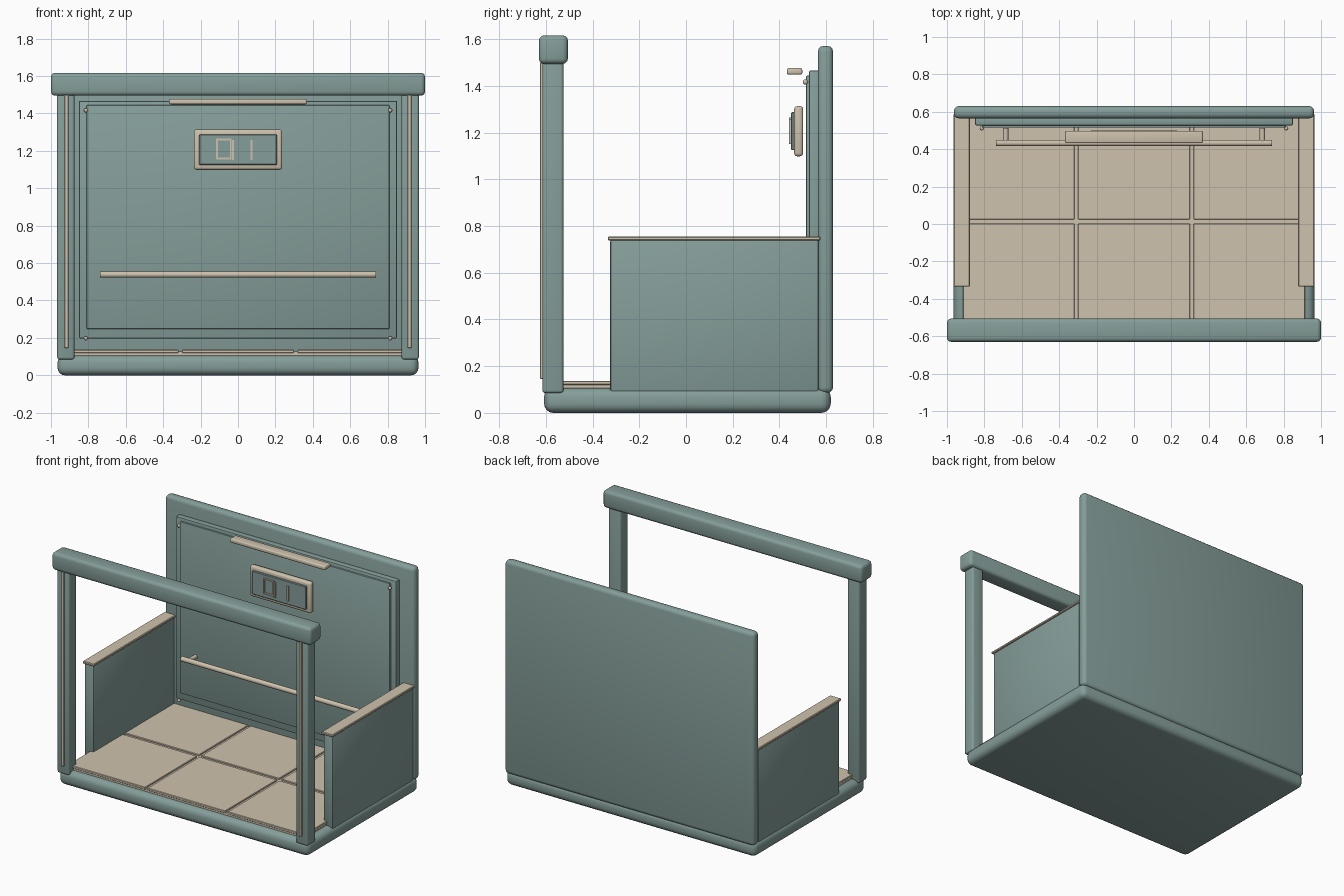
import bpy, bmesh, math
from mathutils import Matrix

if "Cube" in bpy.data.objects:
    bpy.data.objects.remove(bpy.data.objects["Cube"])


def material(name, rgb):
    m = bpy.data.materials.new(name)
    m.diffuse_color = (*rgb, 1)
    m.use_nodes = True
    m.node_tree.nodes["Principled BSDF"].inputs["Base Color"].default_value = m.diffuse_color
    return m


GREEN = material("sage green", (0.235, 0.342, 0.322))
TAN = material("warm tan", (0.62, 0.54, 0.42))


def finish(bm, name, mat):
    me = bpy.data.meshes.new(name)
    bm.to_mesh(me)
    bm.free()
    me.materials.append(mat)
    ob = bpy.data.objects.new(name, me)
    bpy.context.collection.objects.link(ob)
    bpy.context.view_layer.objects.active = ob
    for o in bpy.context.selected_objects:
        o.select_set(False)
    ob.select_set(True)
    bpy.ops.object.shade_smooth_by_angle(angle=math.radians(35))
    return ob


def box(name, x, y, z, mat, bevel=0.0, seg=3):
    """Box from (min, max) ranges with rounded edges."""
    bm = bmesh.new()
    bmesh.ops.create_cube(bm, size=1)
    for v in bm.verts:
        for i, r in enumerate((x, y, z)):
            v.co[i] = r[0] if v.co[i] < 0 else r[1]
    if bevel:
        bmesh.ops.bevel(bm, geom=bm.edges[:], offset=bevel, segments=seg,
                        profile=0.5, affect='EDGES')
    return finish(bm, name, mat)


def rod(name, centre, radius, length, axis, mat):
    bm = bmesh.new()
    rot = Matrix.Rotation(math.pi / 2, 4, 'Y' if axis == 'X' else 'X')
    bmesh.ops.create_cone(bm, cap_ends=True, segments=20, radius1=radius,
                          radius2=radius, depth=length,
                          matrix=Matrix.Translation(centre) @ rot)
    return finish(bm, name, mat)


def span(s, a, b):
    """Mirror an x range to side s."""
    return (a, b) if s > 0 else (-b, -a)


# Base, floor slab and tiles
box("base", (-0.965, 0.965), (-0.608, 0.62), (0, 0.107), GREEN, 0.04, 4)
box("floor_slab", (-0.91, 0.91), (-0.565, 0.575), (0.09, 0.128), TAN)
for i, xr in enumerate(((-0.914, -0.318), (-0.3, 0.3), (0.318, 0.914))):
    for j, yr in enumerate(((-0.57, 0.002), (0.025, 0.57))):
        box(f"floor_tile_{i}_{j}", xr, yr, (0.12, 0.137), TAN, 0.003, 1)

# Back wall with stepped panels
box("back_wall", (-0.963, 0.963), (0.565, 0.63), (0.085, 1.572), GREEN, 0.025)
box("outer_panel", (-0.85, 0.85), (0.527, 0.575), (0.197, 1.467), GREEN, 0.007, 2)
box("inner_panel", (-0.81, 0.81), (0.515, 0.54), (0.248, 1.445), GREEN, 0.005, 2)

# Sides: low walls, caps, front posts and trim
for s, n in ((-1, "left"), (1, "right")):
    box(n + "_wall", span(s, 0.888, 0.957), (-0.325, 0.568), (0.09, 0.742), GREEN, 0.01, 2)
    box(n + "_wall_cap", span(s, 0.878, 0.965), (-0.335, 0.575), (0.738, 0.755), TAN, 0.004, 1)
    box(n + "_post", span(s, 0.875, 0.967), (-0.615, -0.525), (0.085, 1.51), GREEN, 0.012)
    box(n + "_post_trim", span(s, 0.907, 0.927), (-0.626, -0.605), (0.145, 1.5), TAN, 0.003, 1)
    # Panel rivets
    for z in (0.198, 1.417):
        bm = bmesh.new()
        bmesh.ops.create_uvsphere(bm, u_segments=16, v_segments=10, radius=0.011,
                                  matrix=Matrix.Translation((s * 0.814, 0.511, z)))
        finish(bm, f"{n}_rivet_{'top' if z > 1 else 'bottom'}", TAN)
    # Rail bracket
    rod(n + "_rail_bracket", (s * 0.686, 0.475, 0.538), 0.014, 0.075, 'Y', TAN)

# Top beam over the posts
box("front_beam", (-1, 1), (-0.63, -0.506), (1.495, 1.617), GREEN, 0.022)

# Rail and upper light bar
rod("rail", (0, 0.433, 0.539), 0.017, 1.475, 'X', TAN)
box("light_bar", (-0.368, 0.368), (0.432, 0.498), (1.449, 1.477), TAN, 0.008)

# Wall plaque with raised details
box("plaque_frame", (-0.236, 0.236), (0.463, 0.502), (1.099, 1.314), TAN, 0.014)
box("plaque_face", (-0.208, 0.208), (0.45, 0.47), (1.125, 1.288), GREEN, 0.004, 1)
for i, (x, z) in enumerate((((-0.117, -0.108), (1.155, 1.265)),
                            ((-0.044, -0.034), (1.155, 1.265)),
                            ((-0.117, -0.034), (1.155, 1.164)),
                            ((-0.117, -0.034), (1.256, 1.265)),
                            ((-0.032, -0.022), (1.152, 1.258)),
                            ((0.066, 0.077), (1.152, 1.258)))):
    box(f"plaque_strip_{i}", x, (0.442, 0.455), z, TAN)
